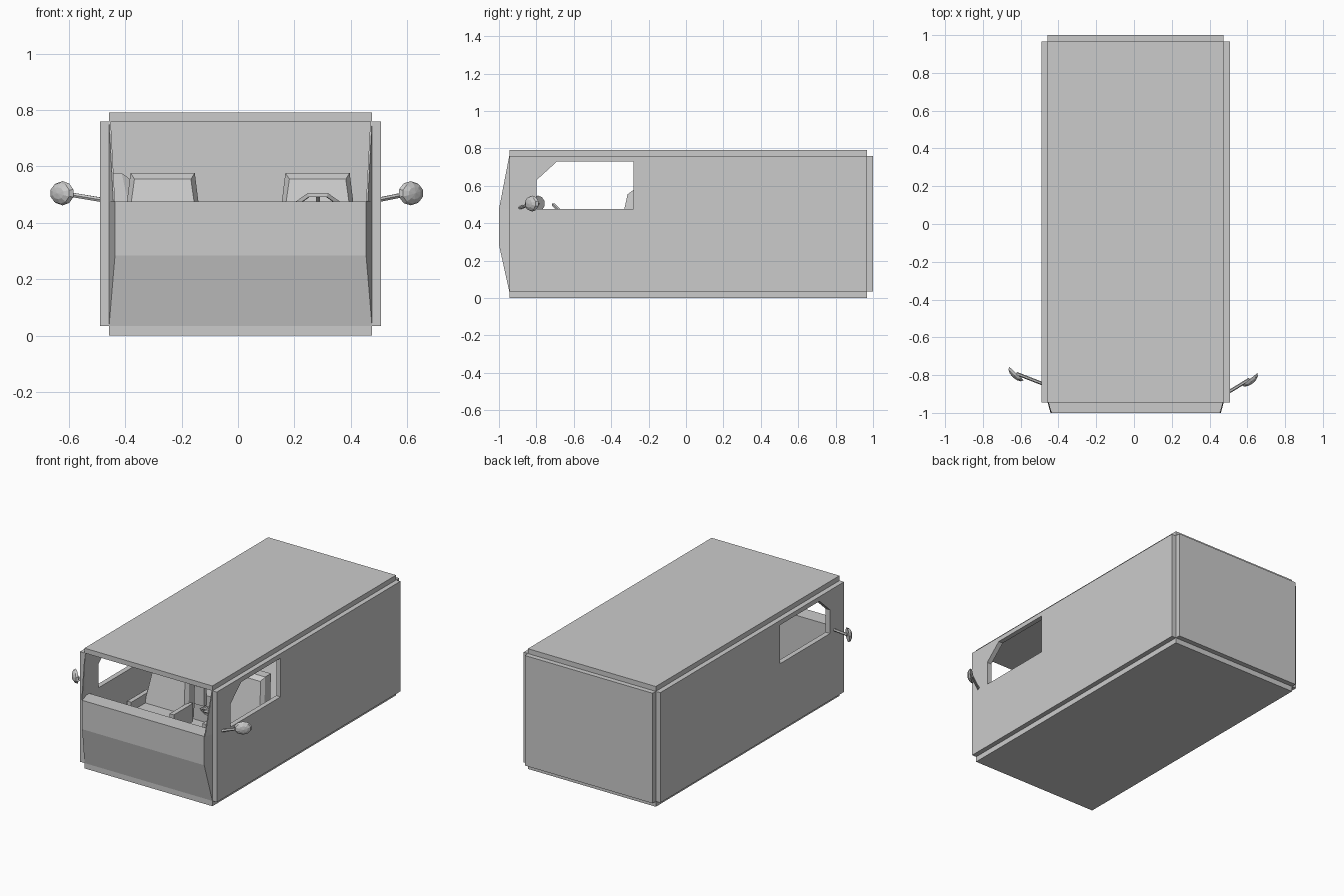
import bpy, bmesh, math
from mathutils import Vector, Matrix

if "Cube" in bpy.data.objects:
    bpy.data.objects.remove(bpy.data.objects["Cube"])

CX = 0.008          # body centre line
XL, XR = -0.457, 0.475


def finish(bm, name):
    bmesh.ops.recalc_face_normals(bm, faces=bm.faces)
    me = bpy.data.meshes.new(name)
    bm.to_mesh(me)
    bm.free()
    ob = bpy.data.objects.new(name, me)
    bpy.context.collection.objects.link(ob)
    return ob


def loft(name, rings):
    """Closed solid through a list of equal-length point rings."""
    bm = bmesh.new()
    vs = [[bm.verts.new(p) for p in r] for r in rings]
    n = len(rings[0])
    for a, b in zip(vs, vs[1:]):
        for i in range(n):
            j = (i + 1) % n
            bm.faces.new((a[i], a[j], b[j], b[i]))
    bm.faces.new(vs[0])
    bm.faces.new(vs[-1])
    return finish(bm, name)


def box(name, x0, x1, y0, y1, z0, z1):
    return loft(name, [[(x0, y0, z), (x1, y0, z), (x1, y1, z), (x0, y1, z)] for z in (z0, z1)])


def rod(name, a, b, r, sides=6):
    a, b = Vector(a), Vector(b)
    q = (b - a).to_track_quat('Z', 'Y')
    ring = [q @ Vector((r * math.cos(t), r * math.sin(t), 0))
            for t in (2 * math.pi * i / sides for i in range(sides))]
    return loft(name, [[p + v for v in ring] for p in (a, b)])


# Body panels
box("floor_panel", XL, XR, -0.945, 0.967, 0, 0.035)
box("roof_panel", XL, XR, -0.945, 0.967, 0.76, 0.792)
box("rear_panel", XL, XR, 0.967, 1.0, 0.035, 0.76)

# Side panels with a cab window: quads bridging outline and opening
outer = [(-0.945, 0.035), (0.967, 0.035), (0.967, 0.76), (-0.69, 0.76), (-0.945, 0.76)]
inner = [(-0.80, 0.475), (-0.28, 0.475), (-0.28, 0.73), (-0.69, 0.73), (-0.80, 0.63)]
for name, x0, x1 in (("left_side_panel", -0.49, XL), ("right_side_panel", XR, 0.507)):
    bm = bmesh.new()
    loops = [[bm.verts.new((x, y, z)) for y, z in prof]
             for x, prof in ((x0, outer), (x1, outer), (x1, inner), (x0, inner))]
    for k in range(4):
        a, b = loops[k], loops[(k + 1) % 4]
        for i in range(5):
            j = (i + 1) % 5
            bm.faces.new((a[i], a[j], b[j], b[i]))
    finish(bm, name)

# Nose with flat dashboard top, narrowing slightly toward the front
prof = [(-0.90, 0.035, 0), (-0.945, 0.035, 0), (-1.0, 0.285, 0.021), (-1.0, 0.475, 0.021), (-0.945, 0.475, 0), (-0.895, 0.475, 0)]
loft("nose", [[(XL + d, y, z) for y, z, d in prof], [(XR - d, y, z) for y, z, d in prof]])

# Triangular windscreen pillars
for name, x, s in (("left_pillar", XL, 1), ("right_pillar", XR, -1)):
    tri = [(-0.945, 0.76, 0), (-1.0, 0.475, 0.015), (-0.945, 0.475, 0)]
    loft(name, [[(x + s * (d + t), y, z) for y, z, d in tri] for t in (0, 0.006)])


# Seats: reclined tapered back with a bevelled front, cushion, base, armrests
def seat(name, mat):
    parts = []

    def back_ring(w0, w1, z0, z1, d):
        # y shifts backwards with height
        return [(sx * w, (z - 0.475) * 0.22 + d, z)
                for sx, w, z in ((-1, w0, z0), (1, w0, z0), (1, w1, z1), (-1, w1, z1))]
    parts.append(loft(name + "_back", [
        back_ring(0.150, 0.100, 0.20, 0.555, 0.0),
        back_ring(0.162, 0.114, 0.19, 0.577, 0.025),
        back_ring(0.162, 0.114, 0.19, 0.577, 0.085)]))
    parts.append(box(name + "_cushion", -0.14, 0.14, -0.27, 0.0, 0.16, 0.23))
    parts.append(box(name + "_base", -0.11, 0.11, -0.22, 0.0, 0.035, 0.16))
    for s in (-1, 1):
        xs = sorted((s * 0.14, s * 0.17))
        parts.append(box(name + "_armrest", *xs, -0.20, 0.0, 0.17, 0.29))
    for p in parts:
        p.data.transform(mat)


seat("passenger_seat", Matrix.Translation((-0.267, -0.33, 0)))
seat("driver_seat", Matrix.Translation((0.282, -0.33, 0)))
# Rear seat against the left wall, facing inward
seat("rear_side_seat", Matrix.Translation((-0.365, 0.05, 0)) @ Matrix.Rotation(math.pi / 2, 4, 'Z'))

# Steering wheel: octagonal rim, spokes, column
hub = Vector((0.283, -0.655, 0.445))
R = Matrix.Rotation(math.radians(-45), 3, 'X')
bm = bmesh.new()
rim = []
for i in range(8):
    t = math.pi / 8 + i * math.pi / 4
    rim.append([bm.verts.new(hub + R @ Vector((r * math.cos(t), r * math.sin(t) * -1, h)))
                for r, h in ((0.093, 0), (0.083, 0.01), (0.073, 0), (0.083, -0.01))])
for i in range(8):
    a, b = rim[i], rim[(i + 1) % 8]
    for k in range(4):
        m = (k + 1) % 4
        bm.faces.new((a[k], a[m], b[m], b[k]))
finish(bm, "steering_wheel_rim")
for ang in (0, 180, 270):
    t = math.radians(ang)
    rod("steering_spoke", hub, hub + R @ Vector((0.08 * math.cos(t), 0.08 * math.sin(t), 0)), 0.007, 4)
rod("steering_column", hub + Vector((0, 0.008, 0.008)), hub - Vector((0, 0.25, 0.25)), 0.018, 8)


# Wing mirrors: half-dome head on a thin arm
def mirror(name, root, head, normal):
    rod(name + "_arm", root, head, 0.009)
    bm = bmesh.new()
    bmesh.ops.create_uvsphere(bm, u_segments=10, v_segments=6, radius=0.055)
    bmesh.ops.bisect_plane(bm, geom=bm.verts[:] + bm.edges[:] + bm.faces[:], dist=1e-4,
                           plane_co=(0, 0, 0), plane_no=(0, 0, 1), clear_inner=True)
    bmesh.ops.holes_fill(bm, edges=[e for e in bm.edges if e.is_boundary], sides=0)
    M = Matrix.Translation(head) @ Vector(normal).to_track_quat('Z', 'Y').to_matrix().to_4x4()
    bmesh.ops.transform(bm, matrix=M @ Matrix.Diagonal((1, 0.78, 0.5, 1)), verts=bm.verts)
    finish(bm, name + "_head")


mirror("right_mirror", (0.50, -0.89, 0.482), (0.612, -0.822, 0.505), (0.62, -0.78, 0))
mirror("left_mirror", (-0.485, -0.845, 0.482), (-0.622, -0.792, 0.505), (-0.68, -0.73, 0))
